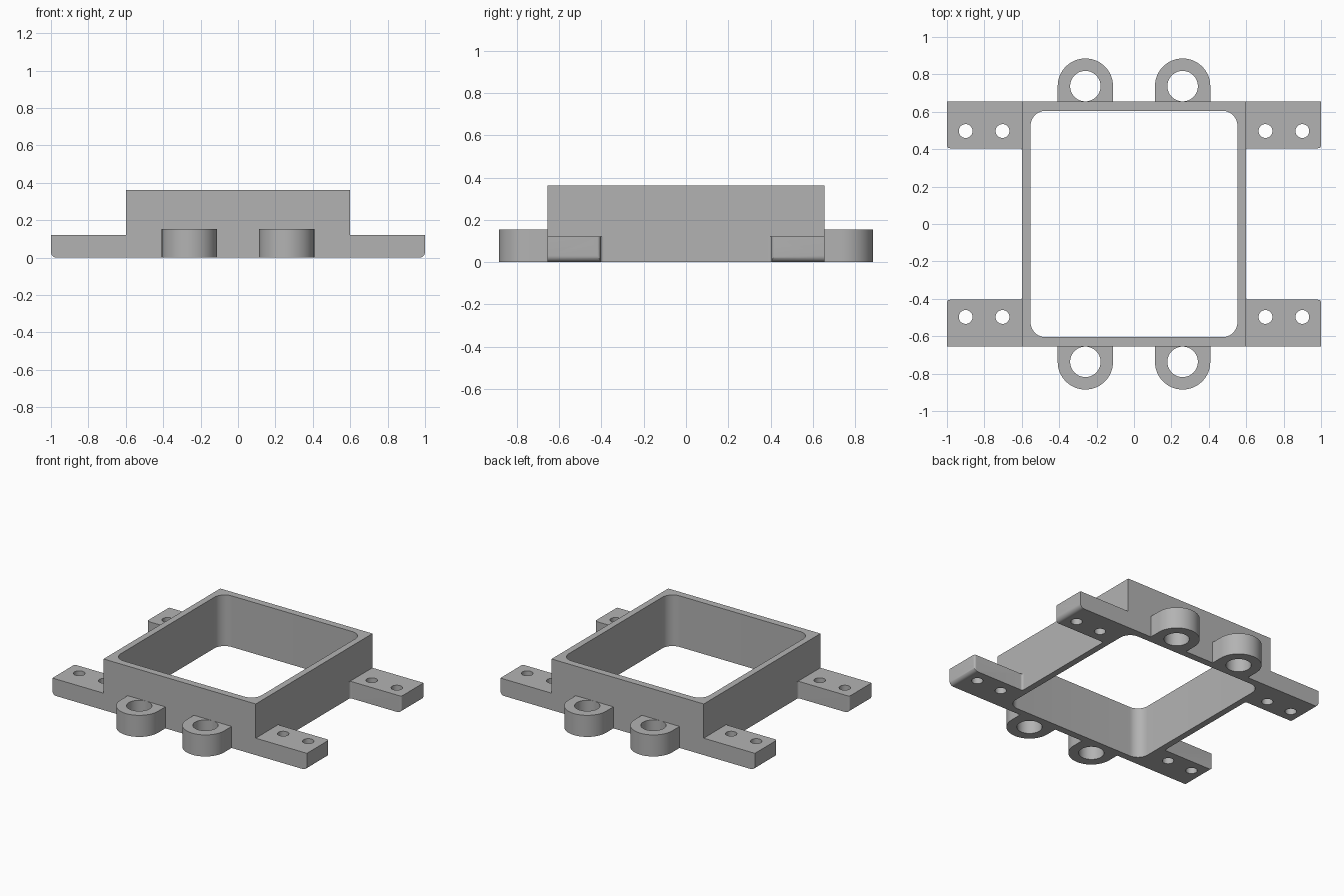
import bpy, bmesh, math
from mathutils import Matrix

if "Cube" in bpy.data.objects:
    bpy.data.objects.remove(bpy.data.objects["Cube"])

grey = bpy.data.materials.new("plain grey")
grey.use_nodes = True
colour = (0.45, 0.45, 0.45, 1)
grey.diffuse_color = colour
grey.node_tree.nodes["Principled BSDF"].inputs["Base Color"].default_value = colour

FX, FY, FH = 0.598, 0.655, 0.363      # frame half width, half depth, height
EAR_H, LUG_H = 0.12, 0.153


def arc(cx, cy, r, a0, a1, n=8):
    """Points along an arc, angles in degrees."""
    angles = [math.radians(a0 + (a1 - a0) * i / n) for i in range(n + 1)]
    return [(cx + r * math.cos(a), cy + r * math.sin(a)) for a in angles]


def prism(name, outline, z0, z1, matrix=Matrix()):
    """Extrude a closed plan outline from z0 to z1."""
    bm = bmesh.new()
    face = bm.faces.new([bm.verts.new((x, y, z0)) for x, y in outline])
    ext = bmesh.ops.extrude_face_region(bm, geom=[face])
    top = [v for v in ext["geom"] if isinstance(v, bmesh.types.BMVert)]
    bmesh.ops.translate(bm, verts=top, vec=(0, 0, z1 - z0))
    bm.transform(matrix)
    bmesh.ops.recalc_face_normals(bm, faces=bm.faces)
    mesh = bpy.data.meshes.new(name)
    bm.to_mesh(mesh)
    bm.free()
    mesh.materials.append(grey)
    obj = bpy.data.objects.new(name, mesh)
    bpy.context.collection.objects.link(obj)
    return obj


def apply_modifier(obj, mod):
    bpy.context.view_layer.objects.active = obj
    bpy.ops.object.modifier_apply(modifier=mod.name)


def combine(obj, tool, operation="DIFFERENCE"):
    mod = obj.modifiers.new("cut", "BOOLEAN")
    mod.operation, mod.object, mod.solver = operation, tool, "EXACT"
    apply_modifier(obj, mod)
    bpy.data.objects.remove(tool)


def drill(obj, x, y, r):
    circle = arc(x, y, r, 0, 360, 48)[:-1]
    combine(obj, prism("drill", circle, -0.1, 0.5))


def mirror_four(obj):
    mod = obj.modifiers.new("mirror", "MIRROR")
    mod.use_axis = (True, True, False)
    mod.use_mirror_merge = False
    apply_modifier(obj, mod)


def smooth(obj):
    bpy.ops.object.select_all(action="DESELECT")
    obj.select_set(True)
    bpy.context.view_layer.objects.active = obj
    bpy.ops.object.shade_smooth_by_angle(angle=math.radians(30))


# Rectangular frame with a round-cornered opening
frame = prism("frame", [(-FX, -FY), (FX, -FY), (FX, FY), (-FX, FY)], 0, FH)
ix, iy, r = 0.553, 0.605, 0.08
opening = []
for i, (sx, sy) in enumerate([(1, 1), (-1, 1), (-1, -1), (1, -1)]):
    opening += arc(sx * (ix - r), sy * (iy - r), r, 90 * i, 90 * i + 90, 12)
combine(frame, prism("opening", opening, -0.1, 0.5))

# Mounting ears: small plan fillets, rounded lower outer edge, two screw holes
f, inner = 0.015, 0.405
plan = [(FX, FY), (1, FY)] + arc(1 - f, inner + f, f, 0, -90)
plan += arc(FX + f, inner - f, f, 90, 180)
ears = prism("mounting_ears", plan, 0, EAR_H)
e = 0.03
side = [(0.5, 0), *arc(1 - e, e, e, -90, 0), (1, EAR_H), (0.5, EAR_H)]
upright = Matrix.Rotation(math.radians(90), 4, "X")
combine(ears, prism("edge_shape", side, -1, 0, upright), "INTERSECT")
for x in (0.703, 0.9):
    drill(ears, x, 0.497, 0.037)
mirror_four(ears)

# Round lugs on the front and back
cx, cy, lr = 0.26, 0.737, 0.148
lugs = prism("round_lugs", [(cx - lr, FY), (cx + lr, FY)] + arc(cx, cy, lr, 0, 180, 32), 0, LUG_H)
drill(lugs, cx, cy, 0.0815)
mirror_four(lugs)

for part in (frame, ears, lugs):
    smooth(part)
